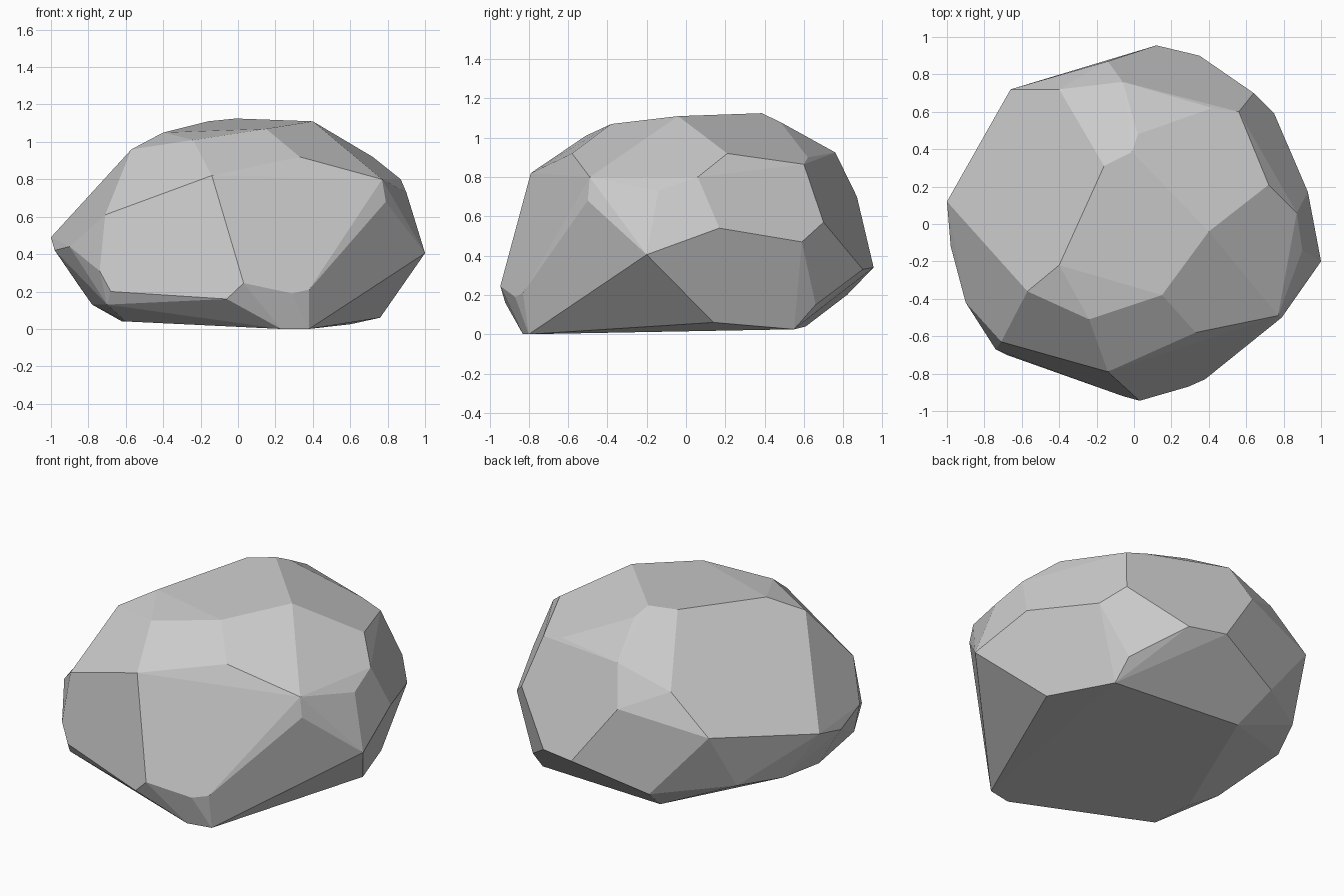
import bpy, bmesh, math

# Corner points of the chipped boulder, in three height bands
crown = [(-.01, .385, 1.125), (.40, -.04, 1.11), (.15, -.38, 1.07), (-.24, -.51, 1.01),
         (-.57, -.36, .96), (-.40, -.22, 1.05), (-.16, .31, 1.11), (.02, .48, 1.08),
         (-.06, .76, .925), (-.40, .72, .82), (.42, .62, .90), (.56, .60, .865),
         (.72, .21, .92), (.87, .06, .80), (.90, -.14, .73), (.77, -.49, .80),
         (.79, -.50, .68), (.33, -.58, .92), (-.14, -.79, .82)]
girdle = [(-.71, -.63, .61), (-.74, -.67, .31), (-.68, -.70, .20), (-.90, -.42, .44),
          (-.98, -.12, .42), (-1, .12, .49), (-.66, .72, .60), (-.14, .87, .70),
          (.12, .955, .34), (.35, .90, .33), (.64, .70, .57), (.75, .59, .47),
          (.93, .17, .54), (1, -.20, .405), (.38, -.83, .21), (.29, -.87, .19),
          (.03, -.945, .245), (-.06, -.92, .16)]
base = [(-.70, -.65, .13), (-.78, -.19, .13), (-.85, .25, .23), (-.72, .53, .25),
        (-.32, .82, .20), (-.25, .61, .04), (.60, .55, .025), (.59, .66, .15),
        (.76, .14, .06), (.38, -.80, 0), (.23, -.83, 0), (-.60, -.53, .04),
        (-.62, -.26, .04)]

# Wrap the corners in a convex hull and merge nearly flat facets
bm = bmesh.new()
for p in crown + girdle + base:
    bm.verts.new(p)
bmesh.ops.convex_hull(bm, input=bm.verts[:])
loose = [v for v in bm.verts if not v.link_faces]
bmesh.ops.delete(bm, geom=loose, context='VERTS')
bmesh.ops.dissolve_limit(bm, angle_limit=math.radians(6), verts=bm.verts[:], edges=bm.edges[:])
bmesh.ops.recalc_face_normals(bm, faces=bm.faces[:])

mesh = bpy.data.meshes.new("boulder")
bm.to_mesh(mesh)
bm.free()
boulder = bpy.data.objects.new("boulder", mesh)
bpy.context.collection.objects.link(boulder)
